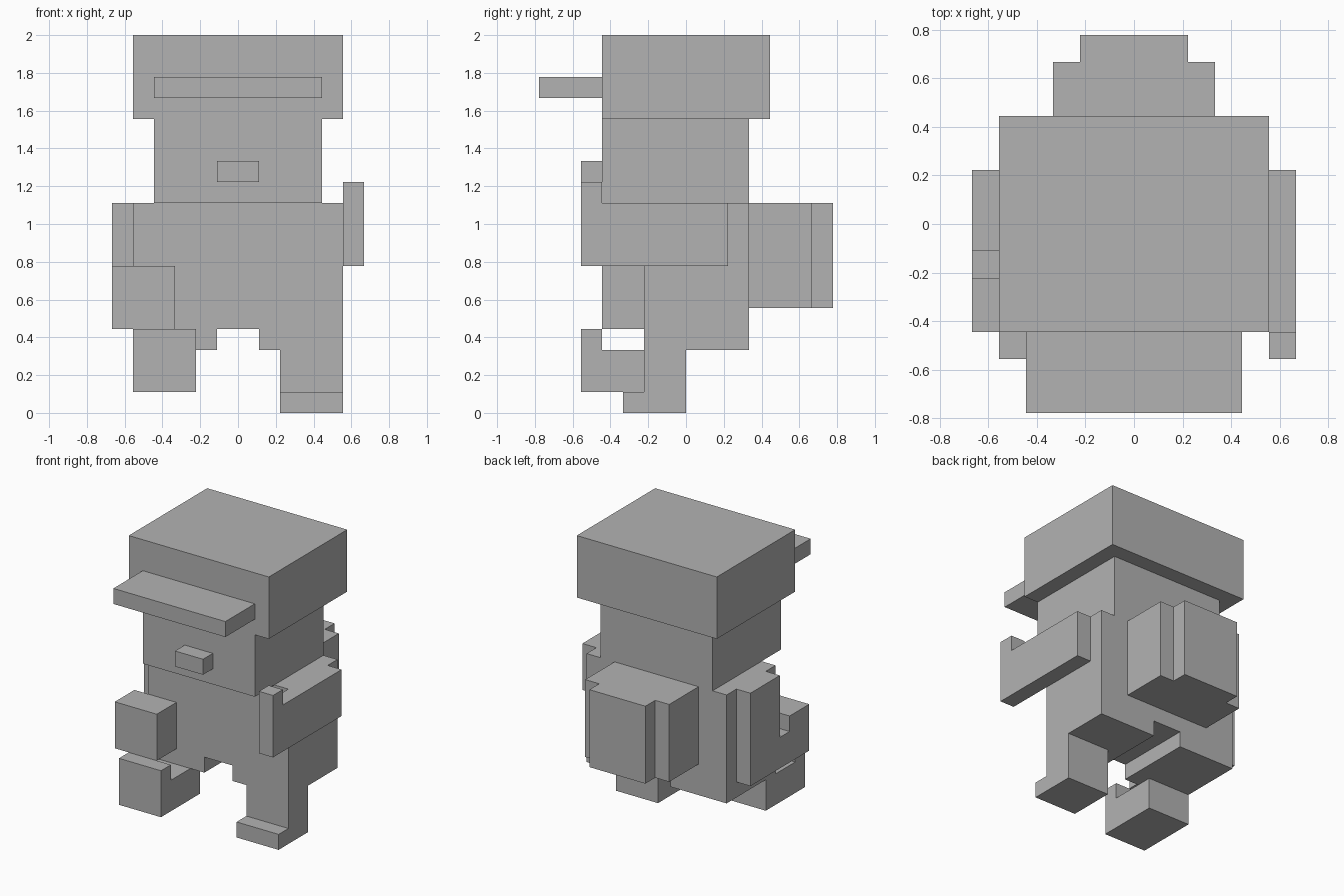
import bpy
import bmesh
from mathutils import Vector

U = 1 / 9  # one block of the grid that every part snaps to

if "Cube" in bpy.data.objects:
    bpy.data.objects.remove(bpy.data.objects["Cube"], do_unlink=True)

gray = bpy.data.materials.new("plain gray")
gray.use_nodes = True
COLOUR = (0.45, 0.45, 0.45, 1)
gray.diffuse_color = COLOUR
gray.node_tree.nodes["Principled BSDF"].inputs["Base Color"].default_value = COLOUR


def prism(name, axis, outline, start, end):
    """Extrude a block-grid outline along an axis (outline uses the other two axes in order)."""
    def place(a, b, c):
        return {"x": Vector((c, a, b)), "y": Vector((a, c, b)), "z": Vector((a, b, c))}[axis] * U

    bm = bmesh.new()
    face = bm.faces.new([bm.verts.new(place(a, b, start)) for a, b in outline])
    grown = bmesh.ops.extrude_face_region(bm, geom=[face], use_keep_orig=True)
    moved = [g for g in grown["geom"] if isinstance(g, bmesh.types.BMVert)]
    bmesh.ops.translate(bm, verts=moved, vec=place(0, 0, end - start))
    bmesh.ops.recalc_face_normals(bm, faces=bm.faces)
    mesh = bpy.data.meshes.new(name)
    bm.to_mesh(mesh)
    bm.free()
    mesh.materials.append(gray)
    obj = bpy.data.objects.new(name, mesh)
    bpy.context.collection.objects.link(obj)
    return obj


def box(name, x, y, z):
    return prism(name, "z", [(x[0], y[0]), (x[1], y[0]), (x[1], y[1]), (x[0], y[1])], *z)


def mirrored(half):
    """Close a half outline by reflecting it across the centre line."""
    return half + [(-a, b) for a, b in reversed(half)]


# Head and cap
box("cap", (-5, 5), (-4, 4), (14, 18))
box("cap_brim", (-4, 4), (-7, -4), (15, 16))
box("head", (-4, 4), (-4, 3), (10, 14))
box("nose", (-1, 1), (-5, -4), (11, 12))

# Torso with a gap between the hips, and a stepped backpack
prism("torso", "y", mirrored([(5, 10), (5, 3), (1, 3), (1, 4)]), -2, 3)
prism("backpack", "z", mirrored([(3, 3), (3, 6), (2, 6), (2, 7)]), 5, 10)

# Left arm with raised thumb, right arm bent forward to a fist
prism("left_arm", "x", [(2, 7), (2, 10), (-4, 10), (-4, 11), (-5, 11), (-5, 7)], 5, 6)
prism("right_arm", "x", [(2, 4), (2, 10), (-1, 10), (-1, 6), (-2, 6), (-2, 4)], -6, -5)
box("right_fist", (-6, -3), (-4, -2), (4, 7))

# Standing left leg, right leg lifted forward with the toe up
prism("left_leg", "x", [(0, 0), (0, 3), (-2, 3), (-2, 1), (-3, 1), (-3, 0)], 2, 5)
prism("right_leg", "x", [(-1, 1), (-1, 3), (-4, 3), (-4, 4), (-5, 4), (-5, 1)], -5, -2)
